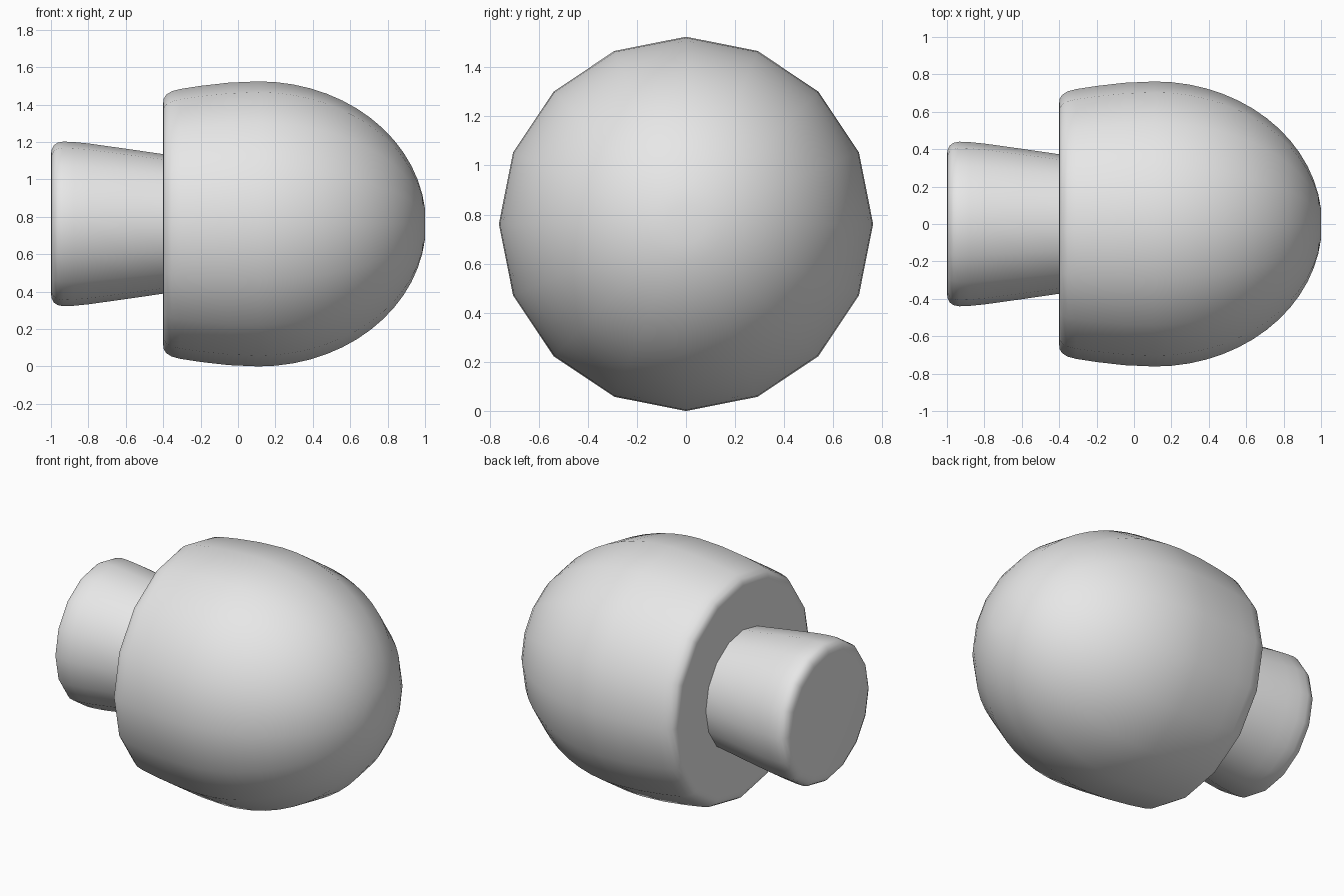
import bpy, bmesh, math

if "Cube" in bpy.data.objects:
    bpy.data.objects.remove(bpy.data.objects["Cube"], do_unlink=True)

SIDES = 16
AXIS_Z = 0.762

grey = bpy.data.materials.new("light grey")
grey.use_nodes = True
grey.diffuse_color = (0.8, 0.8, 0.8, 1)
grey.node_tree.nodes["Principled BSDF"].inputs["Base Color"].default_value = (0.8, 0.8, 0.8, 1)


def lathe_x(name, profile):
    """Turn (x, radius) points around the x axis and close both ends."""
    bm = bmesh.new()
    rings = []
    for x, r in profile:
        ring = []
        for i in range(SIDES):
            a = 2 * math.pi * i / SIDES
            ring.append(bm.verts.new((x, r * math.cos(a), r * math.sin(a))))
        rings.append(ring)
    for a, b in zip(rings, rings[1:]):
        for i in range(SIDES):
            j = (i + 1) % SIDES
            bm.faces.new((a[i], a[j], b[j], b[i]))
    bm.faces.new(rings[0])
    bm.faces.new(rings[-1])
    bmesh.ops.recalc_face_normals(bm, faces=bm.faces)
    mesh = bpy.data.meshes.new(name)
    bm.to_mesh(mesh)
    bm.free()
    mesh.materials.append(grey)
    obj = bpy.data.objects.new(name, mesh)
    bpy.context.collection.objects.link(obj)
    obj.location.z = AXIS_Z
    bpy.ops.object.select_all(action='DESELECT')
    obj.select_set(True)
    bpy.context.view_layer.objects.active = obj
    bpy.ops.object.shade_smooth_by_angle(angle=math.radians(40))
    return obj


# Tapered stem with a rounded outer rim, running slightly into the cap
lathe_x("stem", [(-1.0, 0.37), (-0.997, 0.395), (-0.985, 0.42), (-0.965, 0.434),
                 (-0.935, 0.44), (-0.88, 0.438), (-0.8, 0.43), (-0.6, 0.402),
                 (-0.38, 0.37)])

# Domed cap: rounded rim, swelling side, elliptical nose with a small flat tip
cap = [(-0.4, 0.645), (-0.398, 0.668), (-0.385, 0.69), (-0.355, 0.709),
       (-0.31, 0.721), (-0.2, 0.738), (-0.05, 0.755)]
NOSE_STEPS = 14
END = math.acos(0.08 / 0.762)
for k in range(NOSE_STEPS + 1):
    t = END * k / NOSE_STEPS
    cap.append((0.11 + 0.89 * math.sin(t) / math.sin(END), 0.762 * math.cos(t)))
lathe_x("cap", cap)
